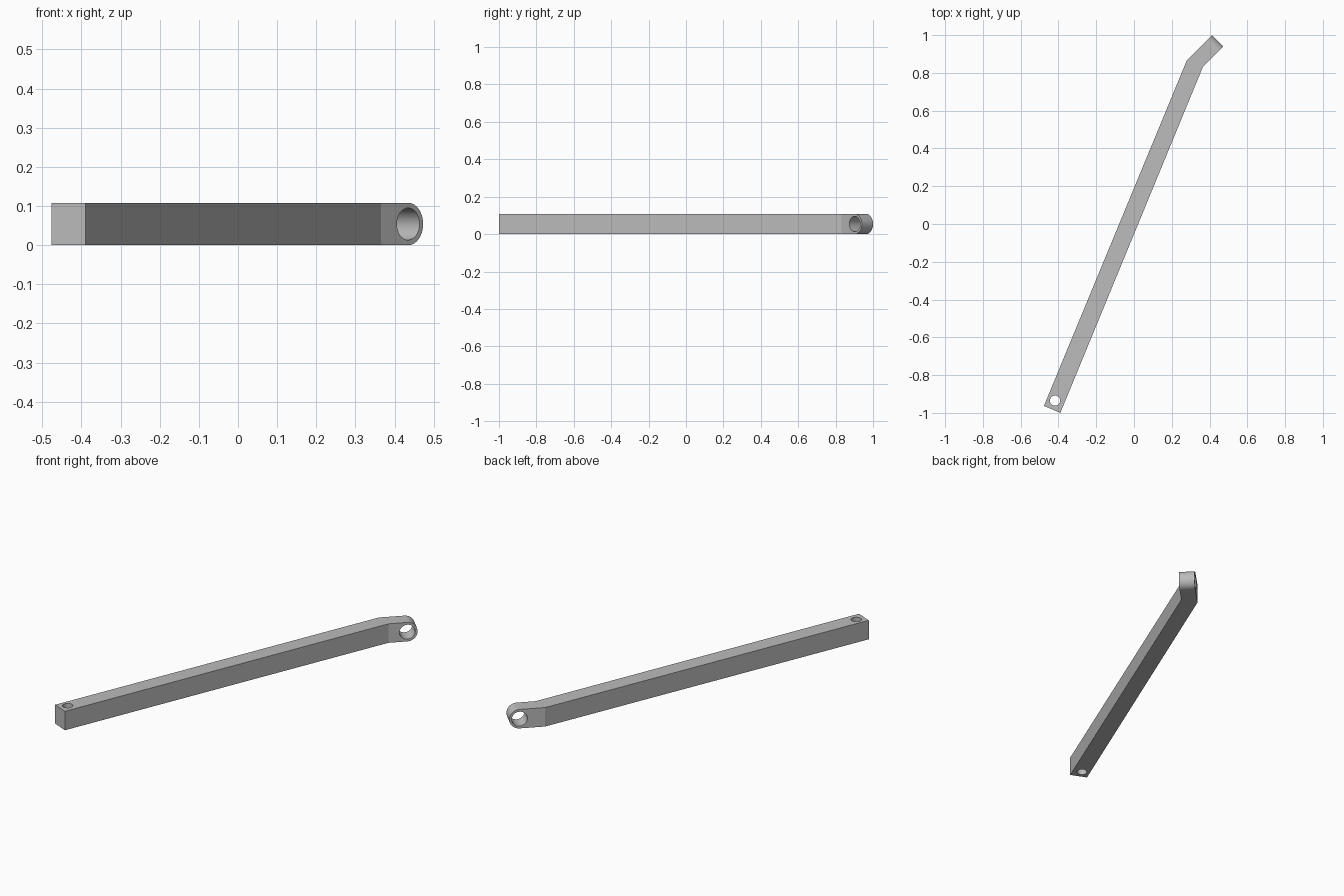
import bpy, bmesh
from math import radians
from mathutils import Vector, Matrix

cube = bpy.data.objects.get("Cube")
if cube:
    bpy.data.objects.remove(cube, do_unlink=True)

H = 0.108                                   # bar height
TIP_AXIS = Vector((1, -1, 0)).normalized()  # axis of the eye in the bent end

grey = bpy.data.materials.new("plain grey")
grey.use_nodes = True
colour = (0.5, 0.5, 0.5, 1)
grey.diffuse_color = colour
grey.node_tree.nodes["Principled BSDF"].inputs["Base Color"].default_value = colour


def add_object(name, bm):
    mesh = bpy.data.meshes.new(name)
    bmesh.ops.recalc_face_normals(bm, faces=bm.faces)
    bm.to_mesh(mesh)
    bm.free()
    mesh.materials.append(grey)
    obj = bpy.data.objects.new(name, mesh)
    bpy.context.collection.objects.link(obj)
    return obj


def drill(target, name, centre, axis, radius):
    """Cut a round through hole along the axis."""
    bm = bmesh.new()
    turn = axis.to_track_quat("Z", "Y").to_matrix().to_4x4()
    bmesh.ops.create_cone(bm, cap_ends=True, segments=48, radius1=radius, radius2=radius,
                          depth=0.3, matrix=Matrix.Translation(centre) @ turn)
    cutter = add_object(name, bm)
    cutter.hide_render = True
    cutter.hide_set(True)
    cut = target.modifiers.new(name, "BOOLEAN")
    cut.operation = "DIFFERENCE"
    cut.solver = "EXACT"
    cut.object = cutter
    return cutter


# Bent bar: plan outline extruded upwards
outline = [(-0.477, -0.963), (-0.39, -1.0), (0.365, 0.832),
           (0.473, 0.94), (0.413, 1.0), (0.28, 0.867)]
bm = bmesh.new()
base = bm.faces.new([bm.verts.new((x, y, 0)) for x, y in outline])
top = bmesh.ops.extrude_face_region(bm, geom=[base])["geom"]
bmesh.ops.translate(bm, vec=(0, 0, H), verts=[v for v in top if isinstance(v, bmesh.types.BMVert)])

# Round the tip of the bent end into a half circle
tip = [e for e in bm.edges
       if all(v.co.y > 0.9 for v in e.verts) and e.verts[0].co.z == e.verts[1].co.z
       and all(v.co.x > 0.4 for v in e.verts)]
bmesh.ops.bevel(bm, geom=tip, offset=H / 2 - 0.0003, offset_type="OFFSET",
                segments=14, profile=0.5, affect="EDGES")
bar = add_object("bent_bar", bm)

# Upright pin hole at the straight end, cross eye at the bent end
cutters = [
    drill(bar, "pin_hole_cutter", Vector((-0.418, -0.935, H / 2)), Vector((0, 0, 1)), 0.027),
    drill(bar, "eye_cutter", Vector((0.405, 0.932, H / 2)), TIP_AXIS, 0.041),
]

# Apply the cuts, then shade the round walls smooth
bpy.context.view_layer.objects.active = bar
bar.select_set(True)
for cutter in cutters:
    bpy.ops.object.modifier_apply(modifier=cutter.name)
    bpy.data.objects.remove(cutter, do_unlink=True)
bpy.ops.object.shade_smooth_by_angle(angle=radians(20))
